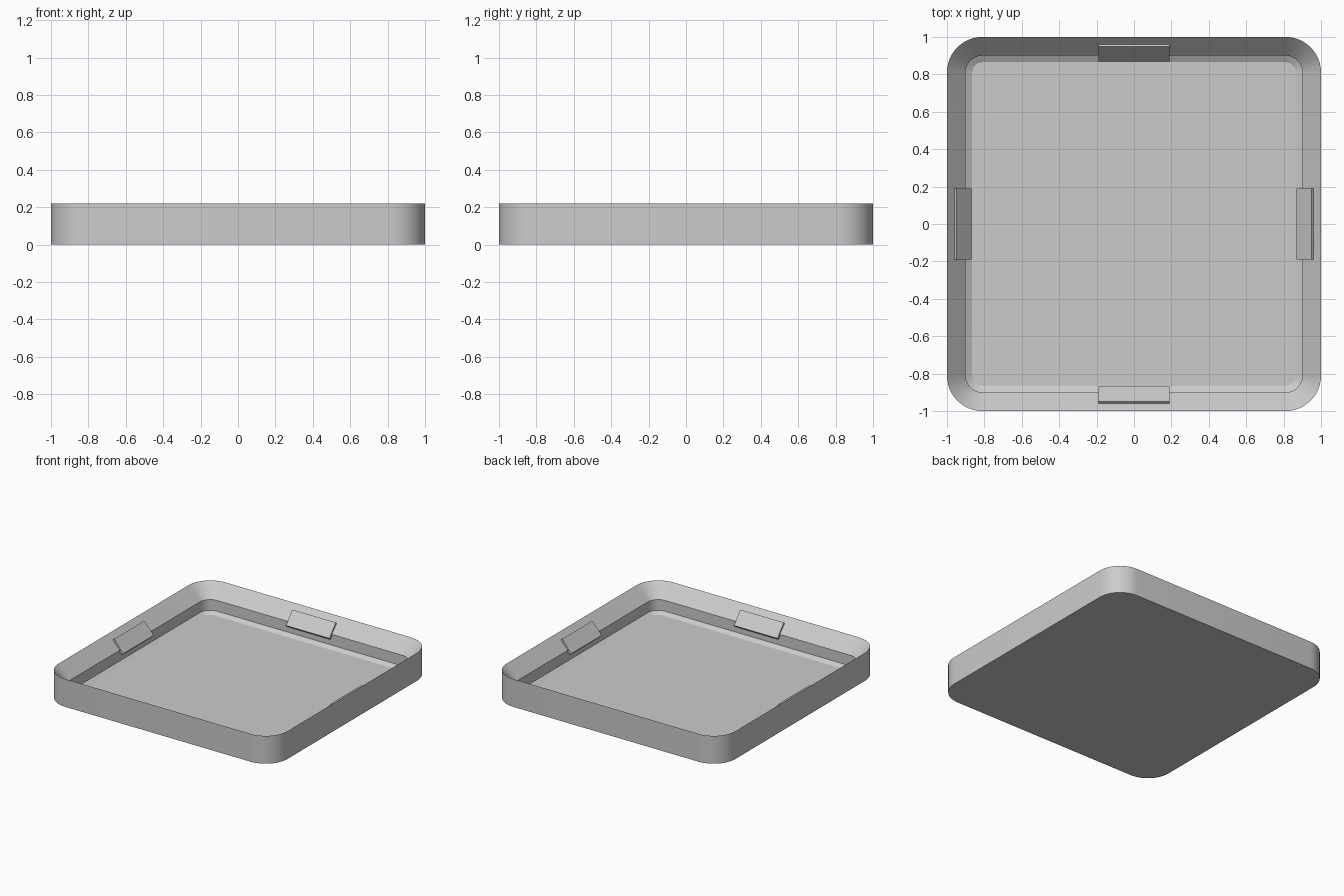
import bpy, bmesh, math
from mathutils import Matrix

if "Cube" in bpy.data.objects:
    bpy.data.objects.remove(bpy.data.objects["Cube"])

grey = bpy.data.materials.new("light grey")
grey.use_nodes = True
colour = (0.6, 0.6, 0.6, 1)
grey.diffuse_color = colour
grey.node_tree.nodes["Principled BSDF"].inputs["Base Color"].default_value = colour

CORNER = 0.81    # centre of every corner arc
STEPS = 12       # segments per corner


def finish(bm, name, smooth):
    bmesh.ops.recalc_face_normals(bm, faces=bm.faces)
    mesh = bpy.data.meshes.new(name)
    bm.to_mesh(mesh)
    bm.free()
    mesh.materials.append(grey)
    obj = bpy.data.objects.new(name, mesh)
    bpy.context.collection.objects.link(obj)
    if smooth:
        bpy.ops.object.select_all(action="DESELECT")
        obj.select_set(True)
        bpy.context.view_layer.objects.active = obj
        bpy.ops.object.shade_smooth_by_angle(angle=math.radians(25))
    return obj


def rounded_square(bm, half, z):
    """Ring of vertices around a square with concentric corner arcs."""
    ring = []
    for quarter in range(4):
        turn = Matrix.Rotation(quarter * math.pi / 2, 3, "Z")
        for i in range(STEPS + 1):
            a = i / STEPS * math.pi / 2
            r = half - CORNER
            p = (CORNER + r * math.cos(a), CORNER + r * math.sin(a), z)
            v = bm.verts.new(p)
            v.co = turn @ v.co
            ring.append(v)
    return ring


# Tray: outer wall, sloped rim, inner wall, small chamfer, floor
bm = bmesh.new()
profile = [(1.0, 0), (1.0, 0.22), (0.9, 0.115), (0.9, 0.03), (0.865, 0.01)]
rings = [rounded_square(bm, half, z) for half, z in profile]
for low, high in zip(rings, rings[1:]):
    n = len(low)
    for i in range(n):
        j = (i + 1) % n
        bm.faces.new((low[i], low[j], high[j], high[i]))
bm.faces.new(rings[0])
bm.faces.new(rings[-1])
finish(bm, "tray", True)

# Retaining tabs: slanted plates lying on the rim slope of each side
section = [(-0.95, 0.19), (-0.87, 0.095), (-0.885, 0.08), (-0.965, 0.175)]
for k, side in enumerate(("front", "left", "back", "right")):
    bm = bmesh.new()
    face = bm.faces.new([bm.verts.new((-0.19, y, z)) for y, z in section])
    out = bmesh.ops.extrude_face_region(bm, geom=[face])
    moved = [g for g in out["geom"] if isinstance(g, bmesh.types.BMVert)]
    bmesh.ops.translate(bm, verts=moved, vec=(0.38, 0, 0))
    bm.transform(Matrix.Rotation(k * math.pi / 2, 4, "Z"))
    finish(bm, side + "_tab", False)
